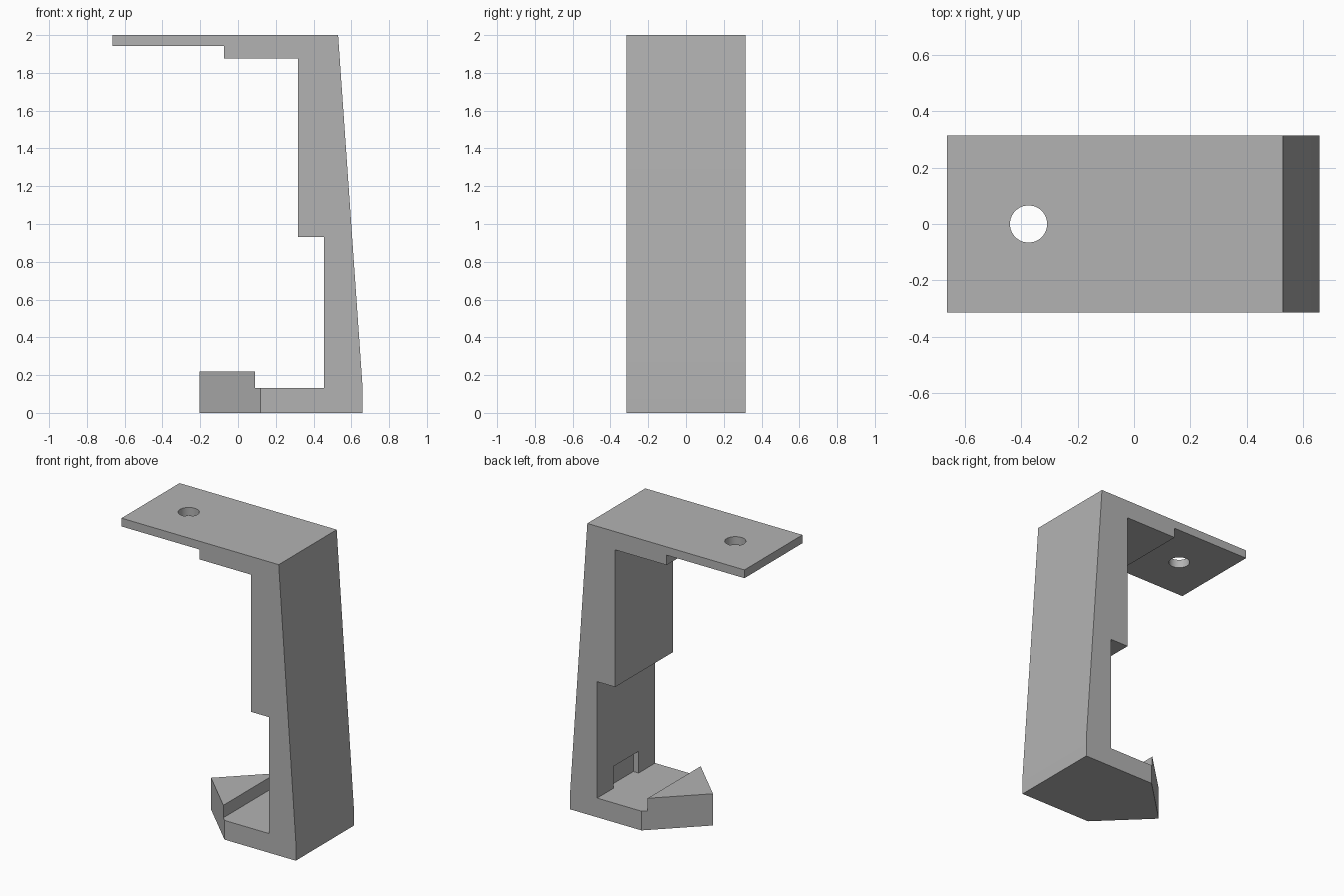
import bpy, bmesh
from mathutils import Vector

if "Cube" in bpy.data.objects:
    bpy.data.objects.remove(bpy.data.objects["Cube"], do_unlink=True)

HALF = 0.315  # half width of the bracket

grey = bpy.data.materials.new("plain grey")
grey.use_nodes = True
colour = (0.45, 0.45, 0.45, 1)
grey.diffuse_color = colour
grey.node_tree.nodes["Principled BSDF"].inputs["Base Color"].default_value = colour


def prism(name, points, offset):
    """Extrude a closed outline of 3D points along an offset."""
    bm = bmesh.new()
    face = bm.faces.new([bm.verts.new(p) for p in points])
    grown = bmesh.ops.extrude_face_region(bm, geom=[face], use_keep_orig=True)
    moved = [v for v in grown["geom"] if isinstance(v, bmesh.types.BMVert)]
    bmesh.ops.translate(bm, verts=moved, vec=Vector(offset))
    bmesh.ops.recalc_face_normals(bm, faces=bm.faces)
    mesh = bpy.data.meshes.new(name)
    bm.to_mesh(mesh)
    bm.free()
    mesh.materials.append(grey)
    obj = bpy.data.objects.new(name, mesh)
    bpy.context.collection.objects.link(obj)
    return obj


def cut(body, cutter):
    """Subtract a cutter from the body, then discard it."""
    mod = body.modifiers.new("cut", "BOOLEAN")
    mod.operation = "DIFFERENCE"
    mod.solver = "EXACT"
    mod.object = cutter
    bpy.context.view_layer.objects.active = body
    bpy.ops.object.modifier_apply(modifier=mod.name)
    bpy.data.objects.remove(cutter, do_unlink=True)


# Bracket side profile: top arm, stepped and tapered upright, foot with lip
profile = [(-0.665, 2), (0.53, 2), (0.66, 0.13), (0.66, 0), (-0.205, 0),
           (-0.205, 0.218), (0.09, 0.218), (0.09, 0.132), (0.455, 0.132),
           (0.455, 0.932), (0.318, 0.932), (0.318, 1.875), (-0.073, 1.875),
           (-0.073, 1.943), (-0.665, 1.943)]
bracket = prism("bracket", [(x, -HALF, z) for x, z in profile], (0, 2 * HALF, 0))

# Foot corners sliced away to leave a pointed tip
for side in (-1, 1):
    corner = [(0.118, side * HALF), (-0.205, 0), (-0.4, 0),
              (-0.4, side * 0.5), (0.118, side * 0.5)]
    cut(bracket, prism("foot_cutter", [(x, y, -0.1) for x, y in corner], (0, 0, 0.6)))

# Shallow recess at the base of the inner wall
recess = [(0.4, -0.135), (0.495, -0.135), (0.495, 0.135), (0.4, 0.135)]
cut(bracket, prism("recess_cutter", [(x, y, 0.132) for x, y in recess], (0, 0, 0.15)))

# Round screw hole through the top arm
bpy.ops.mesh.primitive_cylinder_add(vertices=48, radius=0.066, depth=0.4,
                                    location=(-0.375, 0, 1.97))
hole = bpy.context.object
hole.data.materials.append(grey)
cut(bracket, hole)

# Smooth hole wall, crisp edges elsewhere
bpy.ops.object.select_all(action="DESELECT")
bracket.select_set(True)
bpy.context.view_layer.objects.active = bracket
bpy.ops.object.shade_smooth_by_angle(angle=0.5)
